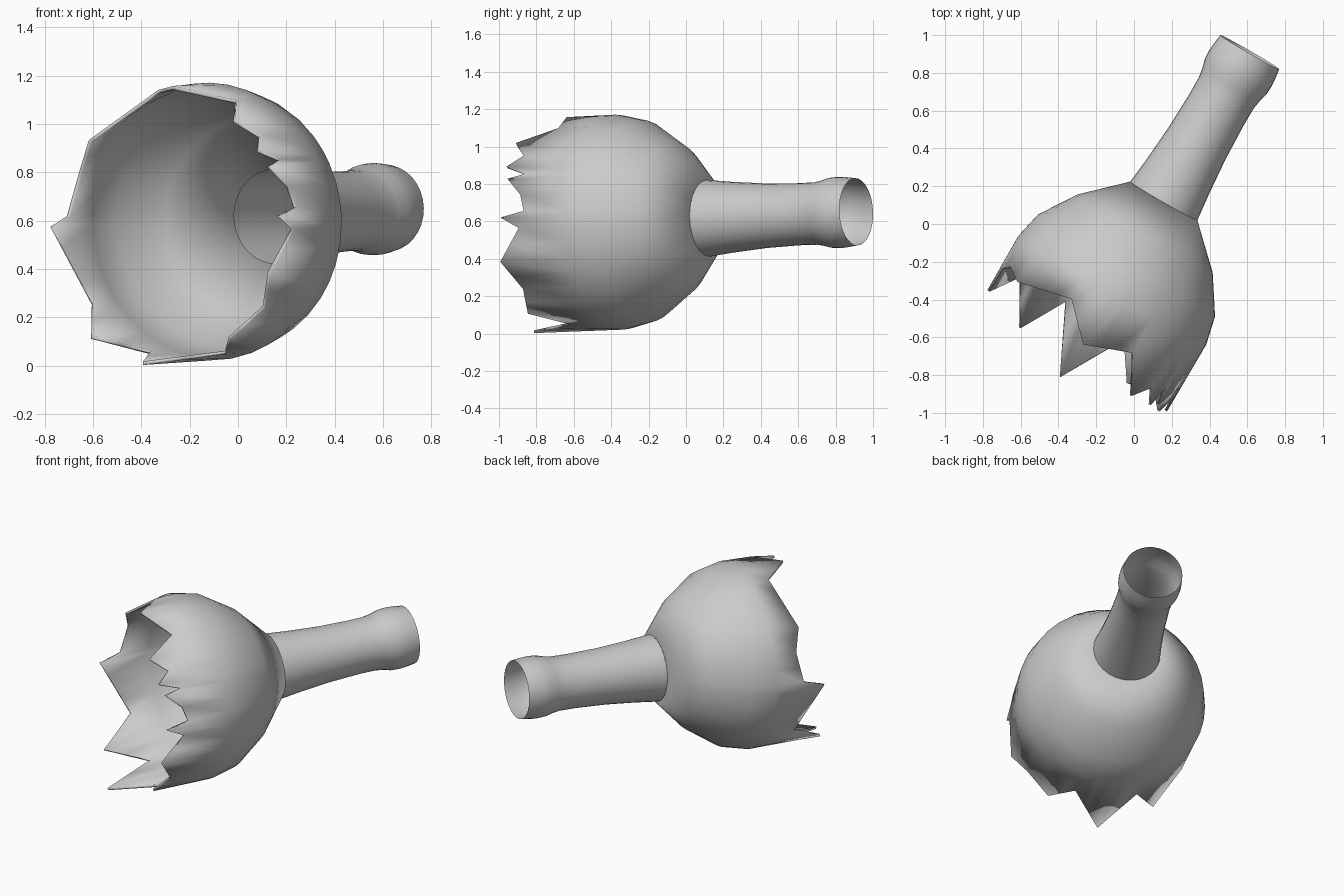
import bpy, bmesh
from math import cos, sin, radians, pi
from mathutils import Vector

if "Cube" in bpy.data.objects:
    bpy.data.objects.remove(bpy.data.objects["Cube"])

# Bottle axis frame: origin at the shoulder/neck seam, lying almost flat
ORIGIN = Vector((0.158, 0.122, 0.617))
AXIS = Vector((0.5, 0.866, 0.038))
SIDE = Vector((0.866, -0.5, 0))
UP = SIDE.cross(AXIS).normalized()


def point(s, r, deg):
    a = radians(deg)
    return ORIGIN + AXIS * s + (SIDE * cos(a) + UP * sin(a)) * r


def loft(name, rings):
    """Skin a list of closed rings of equal length."""
    bm = bmesh.new()
    rows = [[bm.verts.new(p) for p in ring] for ring in rings]
    n = len(rows[0])
    for a, b in zip(rows, rows[1:]):
        for i in range(n):
            j = (i + 1) % n
            bm.faces.new((a[i], a[j], b[j], b[i]))
    bmesh.ops.recalc_face_normals(bm, faces=bm.faces)
    # Make the normals point away from the axis
    f = bm.faces[:][0]
    rel = f.calc_center_median() - ORIGIN
    if f.normal.dot(rel - AXIS * rel.dot(AXIS)) < 0:
        bmesh.ops.reverse_faces(bm, faces=bm.faces)
    me = bpy.data.meshes.new(name)
    bm.to_mesh(me)
    bm.free()
    ob = bpy.data.objects.new(name, me)
    bpy.context.collection.objects.link(ob)
    bpy.ops.object.select_all(action='DESELECT')
    ob.select_set(True)
    bpy.context.view_layer.objects.active = ob
    bpy.ops.object.shade_smooth_by_angle(angle=radians(35))
    return ob


# Broken rim: (angle, position along the axis) of every tip and notch
R = 0.573
jags = [(4, -.955), (7, -.813), (16, -.84), (25.5, -.935), (28, -.834),
        (33, -.96), (40, -.876), (50, -.963), (63, -.76), (89, -.85),
        (106.5, -.674), (143, -.745), (158, -.70), (177, -.74), (181, -.877),
        (216, -.736), (235, -.98), (251, -.74), (269, -1.106), (289, -.76),
        (304, -.95), (323, -.896), (340, -.984), (358, -.844)]
loop = jags + [(jags[0][0] + 360, jags[0][1])]

# Subdivide wide gaps so the round shoulder stays smooth; rim runs straight
angles, rim = [], []
for (a0, s0), (a1, s1) in zip(loop, loop[1:]):
    steps = max(1, round((a1 - a0) / 9))
    p0, p1 = point(s0, R, a0), point(s1, R, a1)
    for k in range(steps):
        t = k / steps
        angles.append(a0 + (a1 - a0) * t)
        rim.append(p0.lerp(p1, t))

# Broken body with a thin wall
shoulder = [(0, .205), (-.2, .414), (-.395, .541), (-.547, .575)]
body = loft("broken_body", [[point(s, r, a) for a in angles]
                            for s, r in shoulder] + [rim])
wall = body.modifiers.new("wall", 'SOLIDIFY')
wall.thickness = 0.015
wall.offset = -1

# Open neck with a bulged lip
neck = [(0, .205), (.15, .189), (.35, .173), (.55, .166), (.66, .167),
        (.71, .175), (.76, .188), (.81, .191), (.86, .187), (.91, .18)]
loft("neck", [[point(s, r, i * 360 / 32) for i in range(32)] for s, r in neck])
